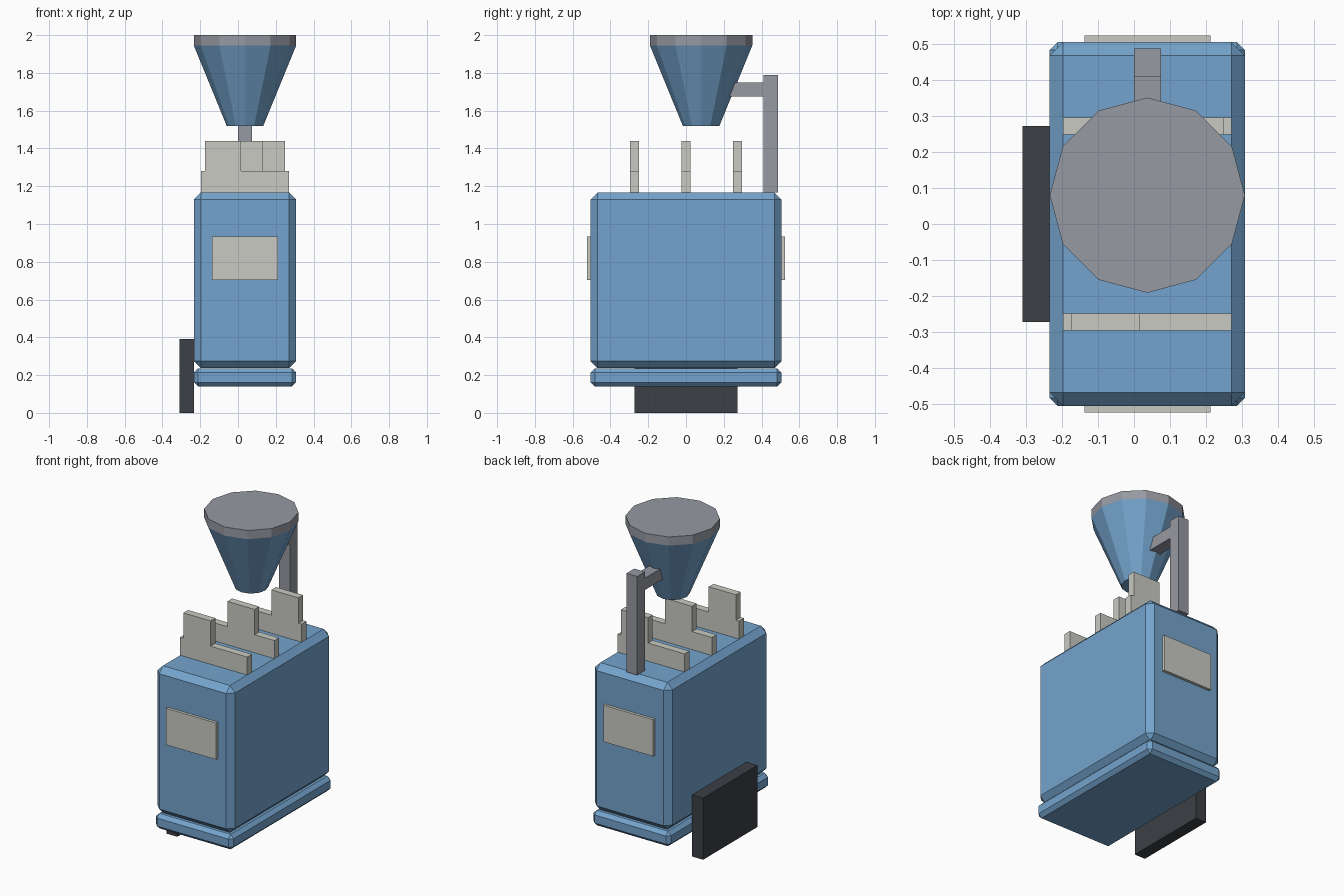
import bpy
import bmesh
from mathutils import Vector

cube = bpy.data.objects.get("Cube")
if cube:
    bpy.data.objects.remove(cube, do_unlink=True)


def material(name, rgb):
    mat = bpy.data.materials.new(name)
    mat.use_nodes = True
    mat.diffuse_color = (*rgb, 1)
    mat.node_tree.nodes["Principled BSDF"].inputs["Base Color"].default_value = (*rgb, 1)
    return mat


blue = material("steel blue", (0.175, 0.37, 0.61))
pale = material("pale grey", (0.59, 0.59, 0.55))
grey = material("mid grey", (0.31, 0.32, 0.36))
dark = material("charcoal", (0.045, 0.05, 0.06))


def add_object(name, bm, mat):
    mesh = bpy.data.meshes.new(name)
    bm.normal_update()
    bm.to_mesh(mesh)
    bm.free()
    mesh.materials.append(mat)
    obj = bpy.data.objects.new(name, mesh)
    bpy.context.collection.objects.link(obj)
    return obj


def box(name, low, high, mat, bevel=0):
    """Box between two corners, with optional chamfered edges."""
    low, high = Vector(low), Vector(high)
    bm = bmesh.new()
    bmesh.ops.create_cube(bm, size=1)
    bmesh.ops.scale(bm, vec=high - low, verts=bm.verts)
    bmesh.ops.translate(bm, vec=(low + high) / 2, verts=bm.verts)
    obj = add_object(name, bm, mat)
    if bevel:
        mod = obj.modifiers.new("chamfer", "BEVEL")
        mod.width = bevel
        mod.segments = 1
    return obj


def prism(name, outline, y, depth, mat):
    """Extrude an x-z outline along y."""
    bm = bmesh.new()
    face = bm.faces.new([bm.verts.new((x, y - depth / 2, z)) for x, z in outline])
    ext = bmesh.ops.extrude_face_region(bm, geom=[face])
    moved = [v for v in ext["geom"] if isinstance(v, bmesh.types.BMVert)]
    bmesh.ops.translate(bm, vec=(0, depth, 0), verts=moved)
    bmesh.ops.recalc_face_normals(bm, faces=bm.faces)
    return add_object(name, bm, mat)


def frustum(name, bottom_z, top_z, bottom_r, top_r, mat):
    """Twelve-sided cone section on the funnel axis."""
    bm = bmesh.new()
    bmesh.ops.create_cone(bm, cap_ends=True, segments=12, radius1=bottom_r,
                          radius2=top_r, depth=top_z - bottom_z)
    bmesh.ops.translate(bm, vec=(0.037, 0.08, (bottom_z + top_z) / 2), verts=bm.verts)
    return add_object(name, bm, mat)


# Chamfered housing and foot slab
LEFT, RIGHT, HALF = -0.234, 0.308, 0.505
box("housing", (LEFT, -HALF, 0.237), (RIGHT, HALF, 1.166), blue, 0.037)
box("foot_slab", (LEFT, -HALF, 0.14), (RIGHT, HALF, 0.235), blue, 0.022)

# Side panel reaching the ground
box("side_panel", (-0.31, -0.272, 0), (LEFT, 0.272, 0.39), dark)

# Plates on both ends
for name, side in (("front_plate", -1), ("back_plate", 1)):
    y0, y1 = sorted((side * 0.5, side * 0.523))
    box(name, (-0.137, y0, 0.703), (0.212, y1, 0.934), pale)

# Stepped divider cards with staggered tabs
for i, name in enumerate(("front_card", "middle_card", "back_card")):
    a = -0.175 + i * 0.117
    b = a + 0.19
    prism(name, [(-0.197, 1.16), (0.271, 1.16), (0.271, 1.28), (b, 1.28),
                 (b, 1.44), (a, 1.44), (a, 1.28), (-0.197, 1.28)],
          (i - 1) * 0.272, 0.047, pale)

# Funnel with rim, carried by a post and arm
frustum("funnel", 1.52, 1.945, 0.097, 0.271, blue)
frustum("funnel_rim", 1.945, 2.0, 0.271, 0.271, grey)
box("post", (0, 0.41, 1.166), (0.075, 0.487, 1.79), grey)
box("arm", (0, 0.2, 1.675), (0.075, 0.41, 1.75), grey)
